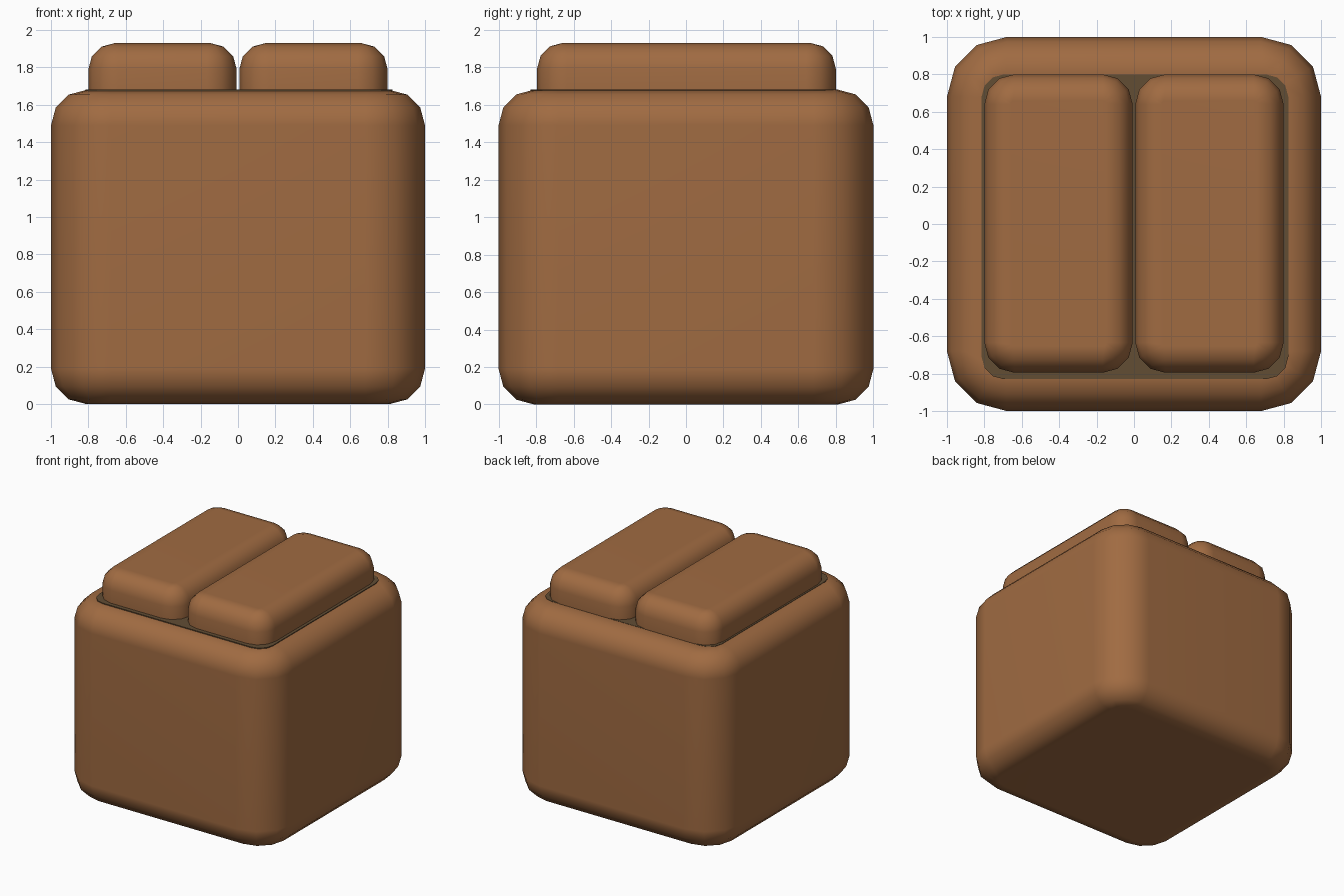
import bpy, bmesh, math

if "Cube" in bpy.data.objects:
    bpy.data.objects.remove(bpy.data.objects["Cube"])


def material(name, colour):
    m = bpy.data.materials.new(name)
    m.diffuse_color = (*colour, 1)
    m.use_nodes = True
    m.node_tree.nodes["Principled BSDF"].inputs["Base Color"].default_value = m.diffuse_color
    return m


brown = material("warm brown", (0.352, 0.147, 0.054))
dark = material("dark brown", (0.122, 0.074, 0.034))


def quarter(r, n=3):
    """(inset, drop) pairs of a quarter-round edge, from the side up to the cap."""
    return [(r * (1 - math.cos(math.pi / 2 * i / n)),
             r * (1 - math.sin(math.pi / 2 * i / n))) for i in range(n + 1)]


def rounded_block(name, x0, x1, y0, y1, corner, profile, mat, smooth=True):
    """Stack rounded-rectangle rings; profile holds (inset, z) pairs."""
    bm = bmesh.new()
    rings = []
    for inset, z in profile:
        r = corner - inset
        ring = []
        centres = [(x1 - corner, y1 - corner), (x0 + corner, y1 - corner),
                   (x0 + corner, y0 + corner), (x1 - corner, y0 + corner)]
        for q, (cx, cy) in enumerate(centres):
            for k in range(4):
                a = math.pi / 2 * (q + k / 3)
                ring.append(bm.verts.new((cx + r * math.cos(a), cy + r * math.sin(a), z)))
        rings.append(ring)
    n = len(rings[0])
    for a, b in zip(rings, rings[1:]):
        for i in range(n):
            j = (i + 1) % n
            bm.faces.new((a[i], a[j], b[j], b[i]))
    bm.faces.new(rings[0][::-1])
    bm.faces.new(rings[-1])
    for f in bm.faces:
        f.smooth = smooth
    mesh = bpy.data.meshes.new(name)
    bm.to_mesh(mesh)
    bm.free()
    mesh.materials.append(mat)
    obj = bpy.data.objects.new(name, mesh)
    bpy.context.collection.objects.link(obj)
    if smooth:
        bpy.context.view_layer.objects.active = obj
        obj.select_set(True)
        bpy.ops.object.shade_smooth_by_angle(angle=math.radians(50))
        obj.select_set(False)
        # keep the large faces flat while the rounded edges blend
        mod = obj.modifiers.new("flat sides", 'WEIGHTED_NORMAL')
        mod.keep_sharp = True


# Main block, rounded all round
H = 1.68
edge = quarter(0.19)
body = [(i, d) for i, d in reversed(edge)] + [(i, H - d) for i, d in edge]
rounded_block("body", -1, 1, -1, 1, 0.32, body, brown)

# Dark painted area under the flaps
rounded_block("dark_top", -0.815, 0.825, -0.83, 0.80, 0.12,
              [(0, 1.675), (0, 1.682)], dark, smooth=False)

# Two lid flaps with rounded top edges
T = 1.93
flap = [(0, 1.675)] + [(i, T - d) for i, d in quarter(0.14)]
for side, x0, x1 in (("left", -0.80, -0.007), ("right", 0.007, 0.80)):
    rounded_block(side + "_flap", x0, x1, -0.795, 0.80, 0.16, flap, brown)
